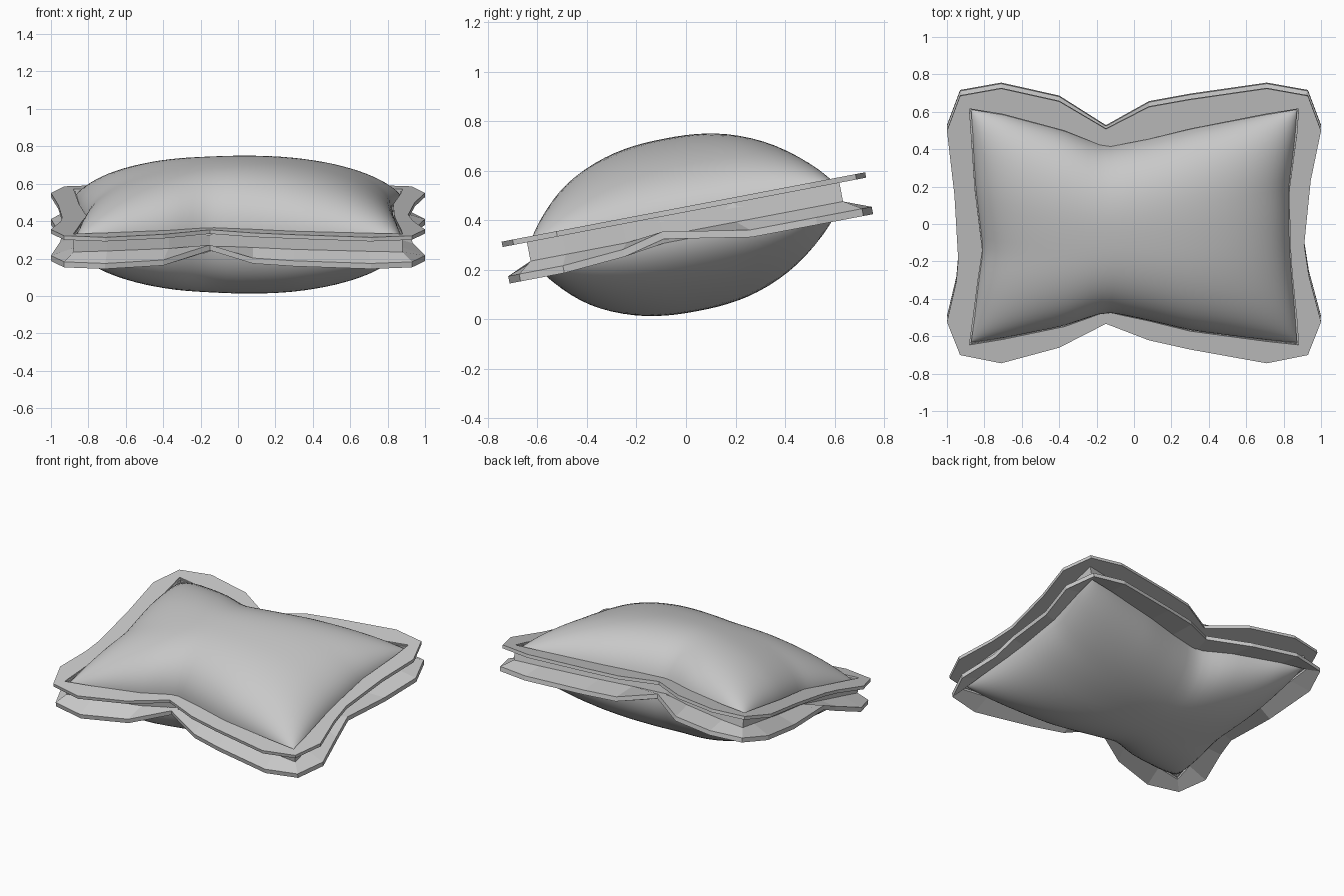
import bpy, bmesh, math
from mathutils import Matrix, Vector

cube = bpy.data.objects.get("Cube")
if cube:
    bpy.data.objects.remove(cube)

grey = bpy.data.materials.new("pillow grey")
grey.use_nodes = True
colour = (0.58, 0.58, 0.58, 1)
grey.diffuse_color = colour
grey.node_tree.nodes["Principled BSDF"].inputs["Base Color"].default_value = colour

# The whole pillow leans up towards the back
TILT = Matrix.Translation((0, 0, 0.385)) @ Matrix.Rotation(math.radians(10.8), 4, "X")

# Cushion seam, one line per side: pinched in near the middle
FRONT = [(-.88, -.645), (-.7, -.615), (-.37, -.545), (-.15, -.465),
         (.08, -.515), (.3, -.57), (.7, -.625), (.88, -.645)]
BACK = [(-.88, .64), (-.7, .61), (-.37, .52), (-.15, .43),
        (.08, .475), (.3, .53), (.7, .61), (.88, .64)]
RIGHT = [(.88, -.645), (.87, -.5), (.845, -.25), (.835, -.1), (.83, .2), (.87, .5), (.88, .64)]
LEFT = [(-.88, -.645), (-.86, -.5), (-.835, -.3), (-.81, -.13), (-.85, .2), (-.87, .5), (-.88, .64)]

# Outer edge of the flanges, matching the seam point for point
FRONT_RIM = [(-.93, -.70), (-.71, -.745), (-.4, -.66), (-.15, -.53),
             (.08, -.62), (.3, -.67), (.71, -.745), (.93, -.70)]
BACK_RIM = [(-.93, .71), (-.71, .75), (-.4, .68), (-.15, .53),
            (.08, .65), (.3, .69), (.71, .75), (.93, .71)]
RIGHT_RIM = [(1, -.52), (.935, -.27), (.91, -.1), (.945, .25), (1, .52)]
LEFT_RIM = [(-1, -.52), (-.95, -.3), (-.94, -.18), (-.96, .17), (-1, .52)]

SEAM = FRONT + RIGHT[1:-1] + BACK[::-1] + LEFT[-2:0:-1]
RIM = FRONT_RIM + RIGHT_RIM + BACK_RIM[::-1] + LEFT_RIM[::-1]
NOTCHES = [Vector(p) for p in (FRONT_RIM[3], BACK_RIM[3], RIGHT_RIM[2], LEFT_RIM[2])]


def finish(name, bm, smooth=False):
    bmesh.ops.recalc_face_normals(bm, faces=bm.faces)
    bm.transform(TILT)
    mesh = bpy.data.meshes.new(name)
    bm.to_mesh(mesh)
    bm.free()
    mesh.materials.append(grey)
    for poly in mesh.polygons:
        poly.use_smooth = smooth
    obj = bpy.data.objects.new(name, mesh)
    bpy.context.collection.objects.link(obj)
    return obj


def along(line, f, axis):
    """Smoothly interpolated point height on a seam line, f from 0 to 1."""
    a = line[0][axis] + f * (line[-1][axis] - line[0][axis])
    for p, q in zip(line, line[1:]):
        if a <= q[axis] + 1e-6:
            k = (a - p[axis]) / (q[axis] - p[axis])
            return p[1 - axis] + k * (q[1 - axis] - p[1 - axis])
    return line[-1][1 - axis]


def loft(name, loops):
    """Skin closed loops of points, joining the last loop to the first."""
    bm = bmesh.new()
    rings = [[bm.verts.new(p) for p in loop] for loop in loops]
    n = len(rings[0])
    for a, b in zip(rings, rings[1:] + rings[:1]):
        for i in range(n):
            j = (i + 1) % n
            bm.faces.new((a[i], a[j], b[j], b[i]))
    return finish(name, bm)


def dome(name, side, nu=44, nv=36):
    """Puffed half of the cushion stretched between the four seam lines."""
    bm = bmesh.new()
    grid = []
    for j in range(nv + 1):
        v = math.sin(math.pi * (j / nv - 0.5))
        row = []
        for i in range(nu + 1):
            u = math.sin(math.pi * (i / nu - 0.5))
            s, t = (u + 1) / 2, (v + 1) / 2
            x0, x1 = along(LEFT, t, 1), along(RIGHT, t, 1)
            y0, y1 = along(FRONT, s, 0), along(BACK, s, 0)
            puff = max(0, (1 - abs(u) ** 2.1) * (1 - abs(v) ** 2.5)) ** 0.45
            z = side * (0.02 + 0.335 * puff)
            row.append(bm.verts.new((x0 + s * (x1 - x0), y0 + t * (y1 - y0), z)))
        grid.append(row)
    for a, b in zip(grid, grid[1:]):
        for i in range(nu):
            quad = (a[i], a[i + 1], b[i + 1], b[i])
            bm.faces.new(quad if side > 0 else quad[::-1])
    obj = finish(name, bm, True)
    smooth = obj.modifiers.new("soften", "SMOOTH")
    smooth.iterations = 3
    return obj


def flange(name, inner_z, rim_z, thick):
    """Flat border: rim_z gives the outer height at each rim point."""
    def loop(points, height, dz):
        return [(x, y, height(x, y) + dz) for x, y in points]
    flat = lambda x, y: inner_z
    h = thick / 2
    loft(name, [loop(SEAM, flat, h), loop(RIM, rim_z, h),
                loop(RIM, rim_z, -h), loop(SEAM, flat, -h)])


def drooping(x, y):
    """Lower rim hangs at the corners and curls up at each notch."""
    near = min((Vector((x, y)) - n).length for n in NOTCHES)
    return -0.088 + 0.06 * math.exp(-(near / 0.16) ** 2)


dome("cushion_top", 1)
dome("cushion_bottom", -1)
flange("upper_flange", 0.058, lambda x, y: 0.058, 0.022)
flange("lower_flange", -0.045, drooping, 0.03)

# Upright band that joins the two flanges
loft("seam_band", [[(x * k, y * k, z) for x, y in SEAM]
                   for k, z in ((1, 0.058), (1, -0.045), (0.99, -0.045), (0.99, 0.058))])
